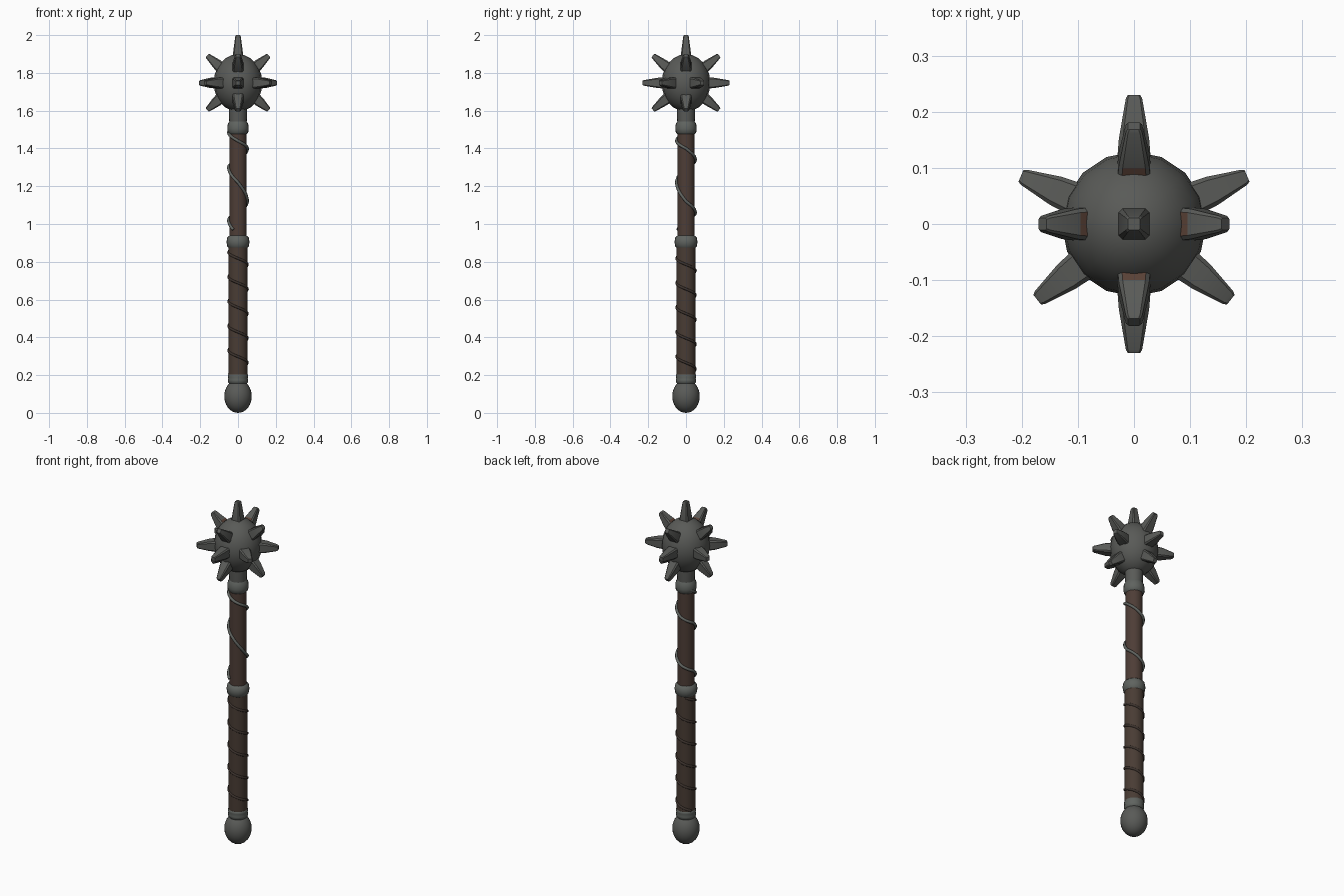
import bpy, bmesh, math
from mathutils import Vector

if "Cube" in bpy.data.objects:
    bpy.data.objects.remove(bpy.data.objects["Cube"])


def material(name, rgb):
    m = bpy.data.materials.new(name)
    m.diffuse_color = (*rgb, 1)
    m.use_nodes = True
    m.node_tree.nodes["Principled BSDF"].inputs["Base Color"].default_value = m.diffuse_color
    return m


IRON = material("dark iron", (0.10, 0.103, 0.096))
RING = material("ring iron", (0.115, 0.125, 0.115))
WOOD = material("brown wood", (0.075, 0.047, 0.037))
LEATHER = material("grip leather", (0.066, 0.045, 0.034))
STRAP = material("dark strap", (0.045, 0.032, 0.026))
RUST = material("rust", (0.10, 0.052, 0.036))


def finish(name, bm, mats, angle=40):
    bmesh.ops.recalc_face_normals(bm, faces=bm.faces[:])
    me = bpy.data.meshes.new(name)
    bm.to_mesh(me)
    bm.free()
    ob = bpy.data.objects.new(name, me)
    bpy.context.collection.objects.link(ob)
    for m in mats:
        me.materials.append(m)
    bpy.ops.object.select_all(action='DESELECT')
    ob.select_set(True)
    bpy.context.view_layer.objects.active = ob
    bpy.ops.object.shade_smooth_by_angle(angle=math.radians(angle))
    return ob


def loft(bm, rings):
    """Skin a list of closed point rings and cap both ends."""
    vs = [[bm.verts.new(p) for p in r] for r in rings]
    n = len(vs[0])
    for a, b in zip(vs, vs[1:]):
        for i in range(n):
            j = (i + 1) % n
            bm.faces.new((a[i], a[j], b[j], b[i]))
    bm.faces.new(vs[0])
    bm.faces.new(vs[-1])


def lathe(name, profile, mat, n=20):
    bm = bmesh.new()
    loft(bm, [[(r * math.cos(2 * math.pi * i / n), r * math.sin(2 * math.pi * i / n), z)
               for i in range(n)] for r, z in profile])
    return finish(name, bm, [mat])


def ellipsoid(name, z, r, rz, mat, seg):
    bm = bmesh.new()
    bmesh.ops.create_uvsphere(bm, u_segments=seg, v_segments=seg * 3 // 4, radius=1)
    for v in bm.verts:
        v.co = (v.co.x * r, v.co.y * r, v.co.z * rz + z)
    return finish(name, bm, [mat], 60)


def helix(name, keys, radius, thick, mat, step=12, n=8):
    """Tube wound round the shaft; keys are (angle in degrees, height)."""
    pts = []
    for (a0, z0), (a1, z1) in zip(keys, keys[1:]):
        k = max(1, round((a1 - a0) / step))
        pts += [(a0 + (a1 - a0) * i / k, z0 + (z1 - z0) * i / k) for i in range(k)]
    pts.append(keys[-1])
    path = [Vector((radius * math.cos(math.radians(a)), radius * math.sin(math.radians(a)), z))
            for a, z in pts]
    rings = []
    for i, p in enumerate(path):
        t = (path[min(i + 1, len(path) - 1)] - path[max(i - 1, 0)]).normalized()
        out = Vector((p.x, p.y, 0)).normalized()
        side = t.cross(out).normalized()
        rings.append([p + thick * (out * math.cos(2 * math.pi * j / n)
                                   + side * math.sin(2 * math.pi * j / n)) for j in range(n)])
    bm = bmesh.new()
    loft(bm, rings)
    return finish(name, bm, [mat], 60)


HEAD = Vector((0, 0, 1.747))


def spike(name, tip, rusty=False):
    """Square tapered stud with chamfered edges, pointing from the head centre."""
    tip = Vector(tip)
    d = tip.normalized()
    u = Vector((0, 0, 1)).cross(d)
    u = u.normalized() if u.length > 0.01 else Vector((1, 0, 0))
    v = d.cross(u)
    end = tip.length
    rings = []
    for s, h in ((0.09, 0.032), (0.152, 0.027), (end - 0.006, 0.0145), (end, 0.011)):
        c = h * 0.75
        sec = [(h, -c), (h, c), (c, h), (-c, h), (-h, c), (-h, -c), (-c, -h), (c, -h)]
        rings.append([HEAD + d * s + u * a + v * b for a, b in sec])
    bm = bmesh.new()
    loft(bm, rings)
    bmesh.ops.recalc_face_normals(bm, faces=bm.faces[:])
    # rusted upper face next to the head
    for f in bm.faces:
        dist = (f.calc_center_median() - HEAD).dot(d)
        if rusty and f.normal.dot(v) > 0.9 and 0.1 < dist < 0.14:
            f.material_index = 1
    finish(name, bm, [IRON, RUST], 25)


# head and its studs
ellipsoid("head", 1.747, 0.129, 0.152, IRON, 16)
spike("top_spike", (0, 0, 0.253))
for i, (x, y) in enumerate(((1, 0), (0, 1), (-1, 0), (0, -1))):
    r = 0.163 if x else 0.175
    spike(f"upper_spike_{i}", (x * r, y * r, 0.145), True)
    spike(f"lower_spike_{i}", (x * r, y * r, -0.143))
for i, a in enumerate((23, 90, 157, 218, 270, 322)):
    r = 0.23 if a % 90 == 0 else 0.219
    spike(f"middle_spike_{i}", (r * math.cos(math.radians(a)), r * math.sin(math.radians(a)), 0))

# neck socket and collar
lathe("neck", [(0.044, 1.50), (0.047, 1.56), (0.050, 1.66)], IRON)
lathe("collar", [(0.044, 1.475), (0.054, 1.485), (0.057, 1.505), (0.054, 1.53), (0.045, 1.545)], RING)

# shaft with wound wire
lathe("shaft", [(0.046, 0.88), (0.046, 1.50)], WOOD)
helix("shaft_wire", [(150, 1.50), (270, 1.44), (360, 1.40), (450, 1.34), (540, 1.30), (630, 1.22),
                     (720, 1.12), (810, 1.06), (900, 1.02), (960, 0.97)], 0.050, 0.008, RING)

# middle ring
lathe("middle_ring", [(0.048, 0.872), (0.057, 0.882), (0.061, 0.905), (0.057, 0.928), (0.046, 0.938)], RING)

# grip with strap winding
lathe("grip", [(0.050, 0.18), (0.051, 0.30), (0.051, 0.89)], LEATHER)
helix("grip_strap", [(120, 0.872), (120 + 360 * 5.1, 0.209)], 0.050, 0.007, STRAP, 15)

# pommel with double ring
lathe("pommel_ring", [(0.046, 0.155), (0.052, 0.162), (0.054, 0.175), (0.051, 0.184),
                      (0.054, 0.192), (0.052, 0.203), (0.046, 0.208)], RING)
ellipsoid("pommel", 0.088, 0.073, 0.088, IRON, 20)
